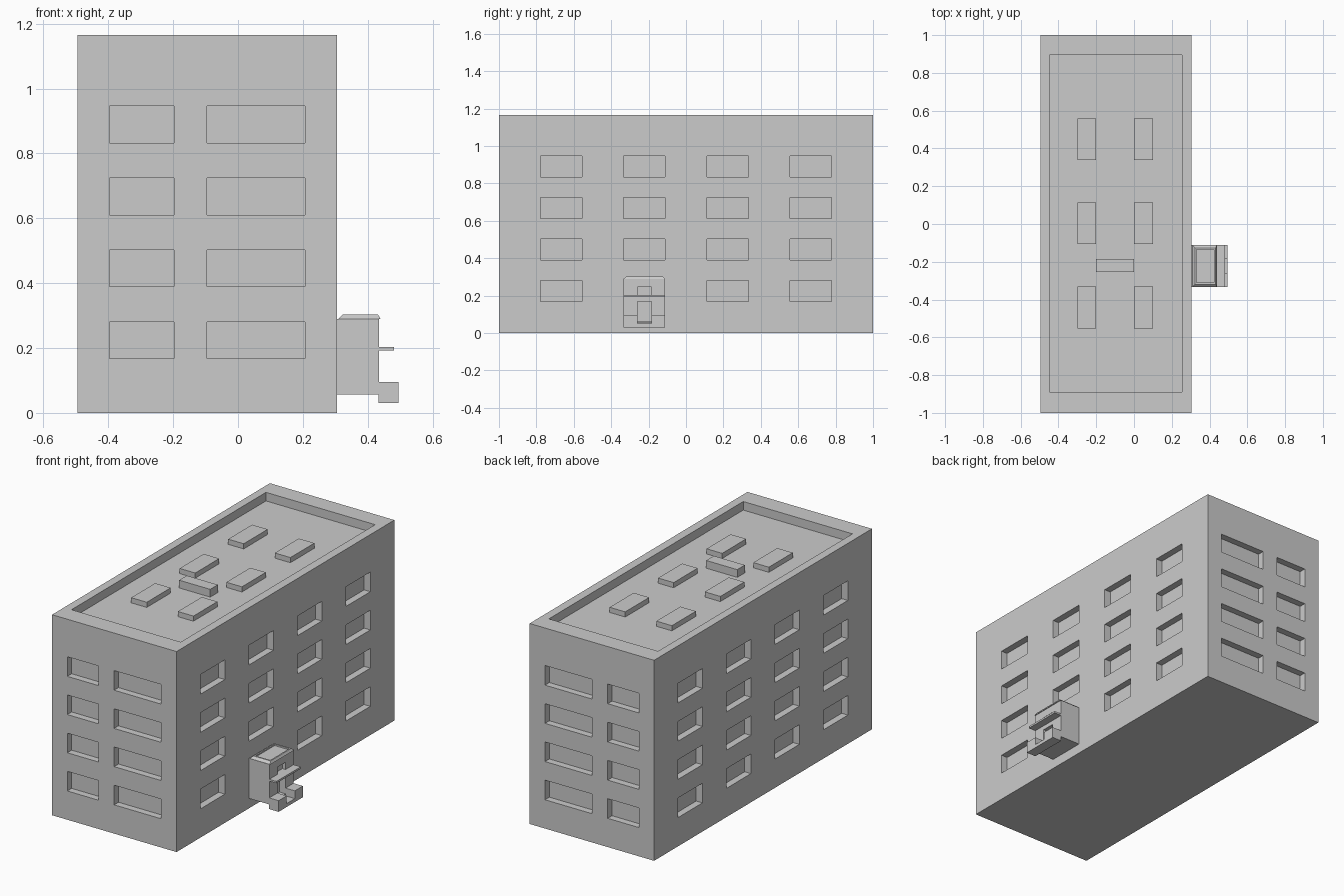
import bpy, bmesh
from mathutils import Matrix, Vector

if "Cube" in bpy.data.objects:
    bpy.data.objects.remove(bpy.data.objects["Cube"])

grey = bpy.data.materials.new("concrete_grey")
grey.diffuse_color = (0.6, 0.6, 0.6, 1)
grey.use_nodes = True
grey.node_tree.nodes["Principled BSDF"].inputs["Base Color"].default_value = grey.diffuse_color

X0, X1, H = -0.495, 0.305, 1.165   # building sides and height
DEPTH = 0.04                       # window recess depth
EY0, EY1 = -0.334, -0.111          # entrance width


def boxes(name, specs):
    """One object made of boxes given as (x0, x1, y0, y1, z0, z1)."""
    bm = bmesh.new()
    for x0, x1, y0, y1, z0, z1 in specs:
        centre = Vector(((x0 + x1) / 2, (y0 + y1) / 2, (z0 + z1) / 2))
        size = Vector((x1 - x0, y1 - y0, z1 - z0))
        bmesh.ops.create_cube(bm, size=1, matrix=Matrix.LocRotScale(centre, None, size))
    mesh = bpy.data.meshes.new(name)
    bm.to_mesh(mesh)
    bm.free()
    mesh.materials.append(grey)
    ob = bpy.data.objects.new(name, mesh)
    bpy.context.collection.objects.link(ob)
    return ob


def cut(ob, specs):
    """Subtract boxes from an object and remove the cutter."""
    cutter = boxes("cutter", specs)
    cutter.hide_render = True
    mod = ob.modifiers.new("cut", 'BOOLEAN')
    mod.operation = 'DIFFERENCE'
    mod.solver = 'EXACT'
    mod.object = cutter
    bpy.context.view_layer.objects.active = ob
    bpy.ops.object.modifier_apply(modifier=mod.name)
    bpy.data.objects.remove(cutter)


# Main block with sunken roof and recessed windows on all four sides
building = boxes("building", [(X0, X1, -1, 1, 0, H)])
holes = [(-0.447, 0.255, -0.89, 0.895, H - 0.05, H + 0.1)]
for row in range(4):
    z0 = 0.167 + 0.222 * row
    z1 = z0 + 0.114
    for col in range(4):
        y0 = -0.779 + 0.445 * col
        y1 = y0 + 0.223
        holes.append((X0 - 0.1, X0 + DEPTH, y0, y1, z0, z1))
        if (row, col) != (0, 1):          # the entrance takes this place
            holes.append((X1 - DEPTH, X1 + 0.1, y0, y1, z0, z1))
    for x0, x1 in ((-0.397, -0.197), (-0.096, 0.206)):
        holes.append((x0, x1, -1.1, -1 + DEPTH, z0, z1))
        holes.append((x0, x1, 1 - DEPTH, 1.1, z0, z1))
cut(building, holes)

# Roof units
RZ = H - 0.05
boxes("roof_vents", [(x, x + 0.1, y, y + 0.22, RZ - 0.005, RZ + 0.03)
                     for x in (-0.3, 0.0) for y in (-0.552, -0.107, 0.338)])
boxes("roof_duct", [(-0.2, 0.0, -0.255, -0.185, RZ - 0.005, RZ + 0.045)])

# Entrance porch with door and upper light recesses
porch = boxes("entrance_porch", [(X1 - 0.002, 0.435, EY0, EY1, 0.057, 0.29)])
cut(porch, [(0.395, 0.5, -0.26, -0.185, 0.062, 0.167),
            (0.415, 0.5, -0.26, -0.185, 0.203, 0.245)])

# Porch roof: tapered slab with a shallow tray in its top
roof = boxes("porch_roof", [(0.309, 0.44, EY0, EY1, 0.289, 0.303)])
for v in roof.data.vertices:
    if v.co.z > 0.3:
        v.co.x = 0.322 if v.co.x < 0.37 else 0.432
        v.co.y = EY0 + 0.015 if v.co.y < -0.22 else EY1 - 0.015
cut(roof, [(0.33, 0.424, EY0 + 0.024, EY1 - 0.024, 0.295, 0.35)])

# Canopy above the door, doorstep and its two side blocks
boxes("canopy", [(0.434, 0.481, EY0, EY1, 0.192, 0.203)])
boxes("doorstep", [(0.435, 0.495, -0.262, -0.183, 0.03, 0.05)])
boxes("step_sides", [(0.434, 0.495, EY0, -0.26, 0.03, 0.095),
                     (0.434, 0.495, -0.185, EY1, 0.03, 0.095)])
